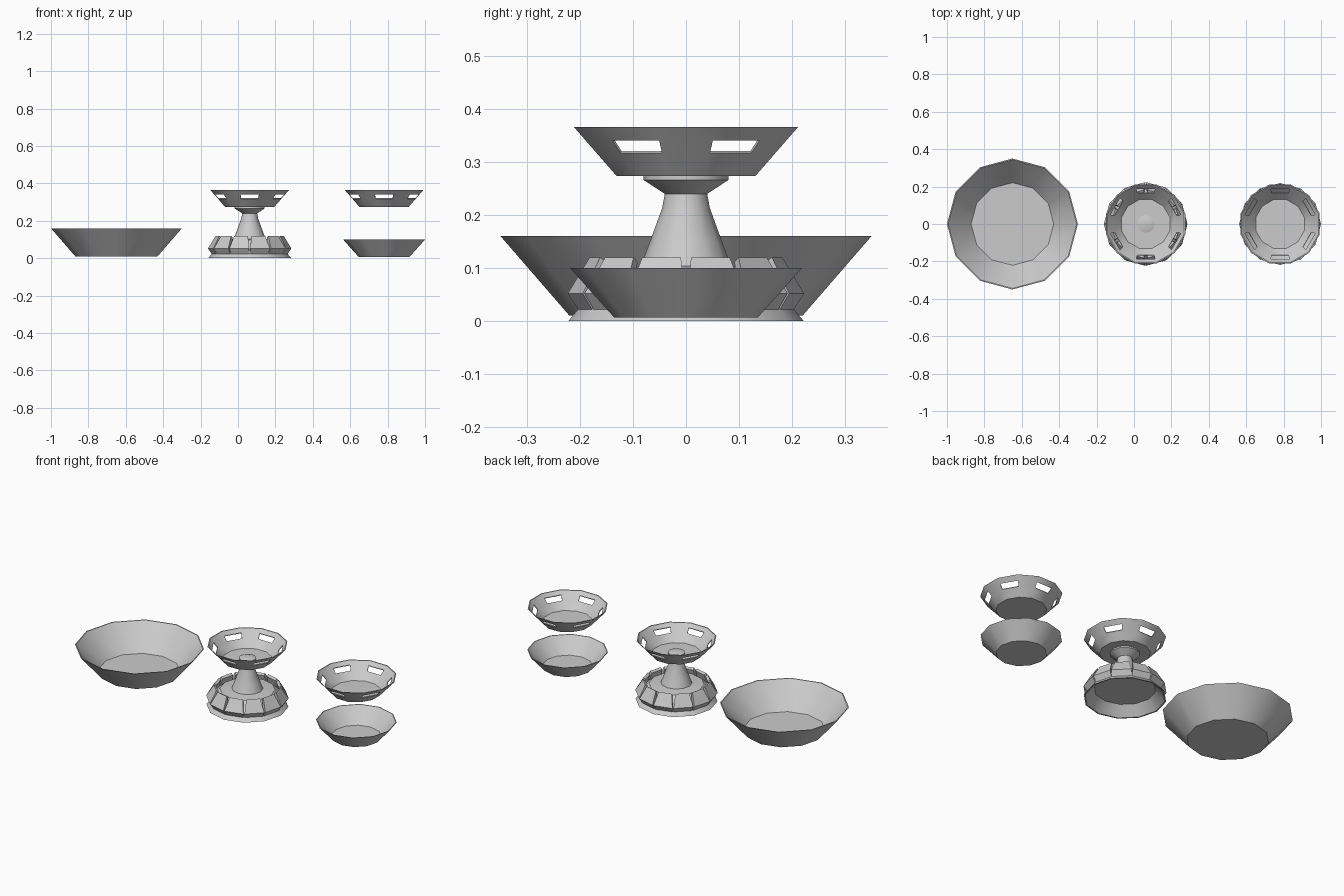
import bpy, bmesh, math

if "Cube" in bpy.data.objects:
    bpy.data.objects.remove(bpy.data.objects["Cube"])

SIDES = 12
STEP = 2 * math.pi / SIDES

grey = bpy.data.materials.new("plain_grey")
grey.diffuse_color = (0.6, 0.6, 0.6, 1)
grey.use_nodes = True
grey.node_tree.nodes["Principled BSDF"].inputs["Base Color"].default_value = grey.diffuse_color


def finish(bm, name, x):
    """Turn a bmesh into a named, shaded object standing at x."""
    bmesh.ops.recalc_face_normals(bm, faces=bm.faces)
    me = bpy.data.meshes.new(name)
    bm.to_mesh(me)
    bm.free()
    me.materials.append(grey)
    ob = bpy.data.objects.new(name, me)
    ob.location.x = x
    bpy.context.collection.objects.link(ob)
    bpy.ops.object.select_all(action='DESELECT')
    ob.select_set(True)
    bpy.context.view_layer.objects.active = ob
    bpy.ops.object.shade_smooth_by_angle(angle=math.radians(32))
    return ob


def make_rings(bm, profile, turn=0.0):
    return [[bm.verts.new((r * math.cos(i * STEP + turn), r * math.sin(i * STEP + turn), z))
             for i in range(SIDES)] for r, z in profile]


def lathe(name, x, profile):
    """Capped solid of revolution."""
    bm = bmesh.new()
    rings = make_rings(bm, profile)
    for a, b in zip(rings, rings[1:]):
        for i in range(SIDES):
            j = (i + 1) % SIDES
            bm.faces.new((a[i], a[j], b[j], b[i]))
    bm.faces.new(rings[0])
    bm.faces.new(rings[-1])
    return finish(bm, name, x)


def bowl(name, x, r0, r1, z0, z1, wall, floor, windows=None, turn=0.0):
    """Thin flared bowl; windows=(low, high) opens every second side panel."""
    def radius(z):
        return r0 + (r1 - r0) * (z - z0) / (z1 - z0)
    mids = list(windows) if windows else []
    outer = [(radius(z), z) for z in [z0] + mids + [z1]]
    inner = [(radius(z0 + floor) - wall, z0 + floor)]
    inner += [(radius(z + wall * 0.7) - wall, z + wall * 0.7) for z in mids]
    inner += [(r1 - wall, z1)]
    bm = bmesh.new()
    out, inn = make_rings(bm, outer, turn), make_rings(bm, inner, turn)
    for k in range(len(out) - 1):
        for i in range(SIDES):
            j = (i + 1) % SIDES
            a = (out[k][i], out[k][j], out[k + 1][j], out[k + 1][i])
            b = (inn[k][i], inn[k][j], inn[k + 1][j], inn[k + 1][i])
            if windows and k == 1 and i % 2 == 0:
                # window reveal between outer and inner wall
                for m in range(4):
                    n = (m + 1) % 4
                    bm.faces.new((a[m], a[n], b[n], b[m]))
            else:
                bm.faces.new(a)
                bm.faces.new(b)
    for i in range(SIDES):
        j = (i + 1) % SIDES
        bm.faces.new((out[-1][i], out[-1][j], inn[-1][j], inn[-1][i]))
    bm.faces.new(out[0])
    bm.faces.new(inn[0])
    return finish(bm, name, x)


STAND_X, SMALL_X = 0.0625, 0.781

# Plain bowls
bowl("large_bowl", -0.65, 0.22, 0.35, 0.01, 0.16, 0.006, 0.008)
bowl("small_bowl", SMALL_X, 0.136, 0.219, 0.007, 0.10, 0.005, 0.005)

# Bowls with window openings
for name, x in (("stand_top_bowl", STAND_X), ("loose_window_bowl", SMALL_X)):
    bowl(name, x, 0.136, 0.219, 0.274, 0.366, 0.006, 0.005, (0.317, 0.341), STEP / 2)

# Stand: hollow foot, domed base, tapering stem and flared neck
lathe("stand_body", STAND_X, [
    (0.165, 0.055), (0.214, 0.0), (0.222, 0.0), (0.202, 0.024), (0.208, 0.045),
    (0.15, 0.098), (0.085, 0.104), (0.068, 0.15), (0.045, 0.213), (0.040, 0.24),
    (0.080, 0.266), (0.080, 0.276)])

# Knob on the floor of the stand's top bowl
lathe("stand_knob", STAND_X, [(0.047, 0.276), (0.047, 0.286), (0.027, 0.292)])

# Overlapping petals around the base
bm = bmesh.new()
for k in range(SIDES):
    mid = (k + 0.5) * STEP
    rows = []
    # radius, height, half angle in degrees
    for r, z, half in ((0.203, 0.022, 14.2), (0.223, 0.052, 14.2),
                       (0.182, 0.120, 12.0), (0.168, 0.112, 12.0),
                       (0.190, 0.050, 14.2)):
        h = math.radians(half)
        rows.append([bm.verts.new((r * math.cos(mid + s * h), r * math.sin(mid + s * h), z))
                     for s in (-1, 1)])
    for m in range(5):
        a, b = rows[m], rows[(m + 1) % 5]
        bm.faces.new((a[0], a[1], b[1], b[0]))
    for s in (0, 1):
        bm.faces.new([row[s] for row in rows])
finish(bm, "stand_petals", STAND_X)
